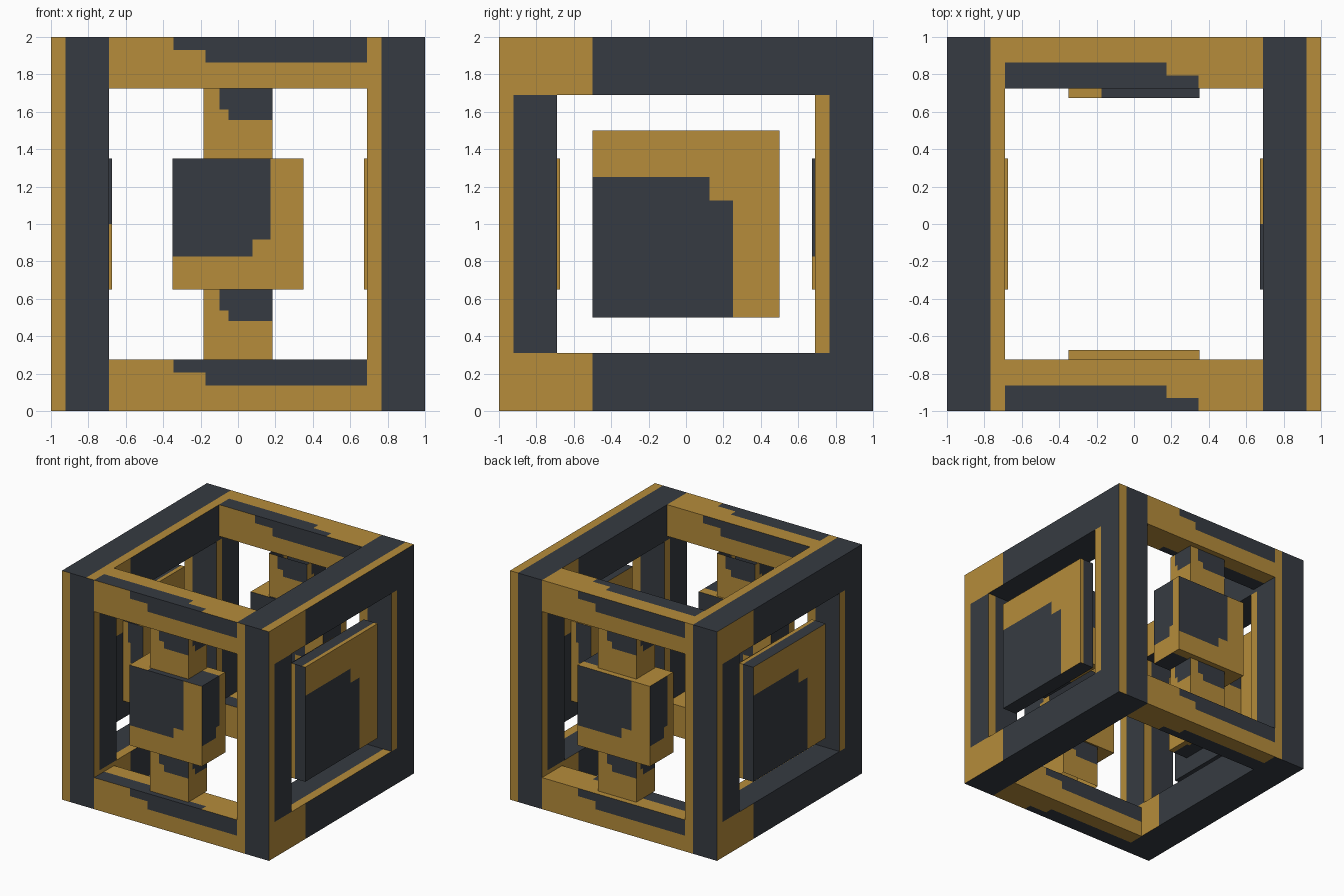
import bpy, bmesh
from mathutils import Vector

old = bpy.data.objects.get("Cube")
if old:
    bpy.data.objects.remove(old, do_unlink=True)


def make_material(name, rgb):
    mat = bpy.data.materials.new(name)
    mat.use_nodes = True
    mat.diffuse_color = (*rgb, 1)
    node = next(n for n in mat.node_tree.nodes if n.type == 'BSDF_PRINCIPLED')
    node.inputs["Base Color"].default_value = (*rgb, 1)
    return mat


MATS = [make_material("ochre_gold", (0.465, 0.262, 0.043)),
        make_material("slate_grey", (0.037, 0.044, 0.054))]

# Face patterns: column cuts, row cuts, rows from the top ("#" is slate, "." is gold)
DARK = ((), (), ["#"])
STRIP = ((.25,), (), [".#"])
STRIP_TOP = ((.75,), (), ["#."])
RAIL = ((.25, .375), (.5, .75), [".##", "..#", "..."])
RAIL_TOP = ((.625, .75), (.25, .5), ["...", "#..", "##."])
BLOCK = ((.61, .75), (.25, .38), ["##.", "#..", "..."])
BLOCK_TOP = ((.25, .375), (.62, .75), ["...", "..#", ".##"])
POST = ((.23, .365), (.55, .7), [".##", "..#", "..."])
PANEL = ((.625, .75), (.625, .75), ["...", "#..", "##."])

# Outward side of a box -> (fixed axis, side, horizontal axis, reversed)
SIDES = {"-x": (0, 0, 1, True), "+x": (0, 1, 1, False),
         "-y": (1, 0, 0, False), "+y": (1, 1, 0, True),
         "-z": (2, 0, 0, False), "+z": (2, 1, 0, False)}


def box(name, lo, hi, x, y, top, bottom, skip=()):
    """Box whose six faces are cut into a coloured pattern."""
    patterns = {"-x": x, "+x": x, "-y": y, "+y": y, "+z": top, "-z": bottom}
    bm = bmesh.new()
    for side, (axis, end, ua, flip) in SIDES.items():
        if side in skip:
            continue
        va = 3 - axis - ua
        ucuts, vcuts, rows = patterns[side]
        us, vs = (0, *ucuts, 1), (0, *vcuts, 1)

        def point(u, v):
            p = Vector((0, 0, 0))
            p[axis] = (lo, hi)[end][axis]
            u = 1 - u if flip else u
            p[ua] = lo[ua] + u * (hi[ua] - lo[ua])
            p[va] = lo[va] + v * (hi[va] - lo[va])
            return bm.verts.new(p)

        for j, row in enumerate(reversed(rows)):
            for i, mark in enumerate(row):
                ring = [point(us[i], vs[j]), point(us[i + 1], vs[j]),
                        point(us[i + 1], vs[j + 1]), point(us[i], vs[j + 1])]
                if side == "-z":
                    ring.reverse()
                bm.faces.new(ring).material_index = int(mark == "#")
    bmesh.ops.remove_doubles(bm, verts=bm.verts, dist=0.0005)
    mesh = bpy.data.meshes.new(name)
    bm.to_mesh(mesh)
    bm.free()
    for mat in MATS:
        mesh.materials.append(mat)
    obj = bpy.data.objects.new(name, mesh)
    bpy.context.collection.objects.link(obj)


def span(sign, inner, outer):
    """Range between two distances on one side of the centre."""
    return (inner, outer) if sign > 0 else (-outer, -inner)


W = 0.69      # half width of the side windows
R = 0.275     # height and depth of the cross rails

for s, label in ((1, "left"), (-1, "right")):
    # Side frame: two long beams and two columns
    x0, x1 = span(s, W, 1)
    for z0, z1, level in ((0, 1 - W, "bottom"), (1 + W, 2, "top")):
        box(f"{label}_{level}_beam", (x0, -1, z0), (x1, 1, z1),
            STRIP, STRIP, STRIP_TOP, DARK)
    for t, place in ((1, "back"), (-1, "front")):
        y0, y1 = span(t, W, 1)
        box(f"{label}_{place}_column", (x0, y0, 1 - W), (x1, y1, 1 + W),
            STRIP, STRIP, DARK, DARK, skip=("-z", "+z"))

    # Side panel with its inner block
    x0, x1 = span(s, .865, 1)
    box(f"{label}_panel", (x0, -.5, .5), (x1, .5, 1.5),
        PANEL, STRIP, STRIP_TOP, DARK)
    x0, x1 = span(s, .675, .865)
    box(f"{label}_inner_block", (x0, -.35, .65), (x1, .35, 1.35),
        RAIL, RAIL, RAIL_TOP, RAIL_TOP, skip=("+x" if s > 0 else "-x",))

for t, place in ((1, "back"), (-1, "front")):
    # Cross rails
    y0, y1 = span(t, 1 - R, 1)
    for z0, z1, level in ((0, R, "bottom"), (2 - R, 2, "top")):
        box(f"{place}_{level}_rail", (-W, y0, z0), (W, y1, z1),
            RAIL, RAIL, RAIL_TOP, RAIL_TOP, skip=("-x", "+x"))

    # Centre block held by two posts
    y0, y1 = span(t, .675, 1)
    box(f"{place}_block", (-.35, y0, .65), (.35, y1, 1.35),
        BLOCK, BLOCK, BLOCK_TOP, BLOCK_TOP)
    y0, y1 = span(t, .69, .95)
    for z0, z1, level in ((R, .65, "lower"), (1.35, 2 - R, "upper")):
        box(f"{place}_{level}_post", (-.185, y0, z0), (.185, y1, z1),
            POST, POST, DARK, DARK, skip=("-z", "+z"))
